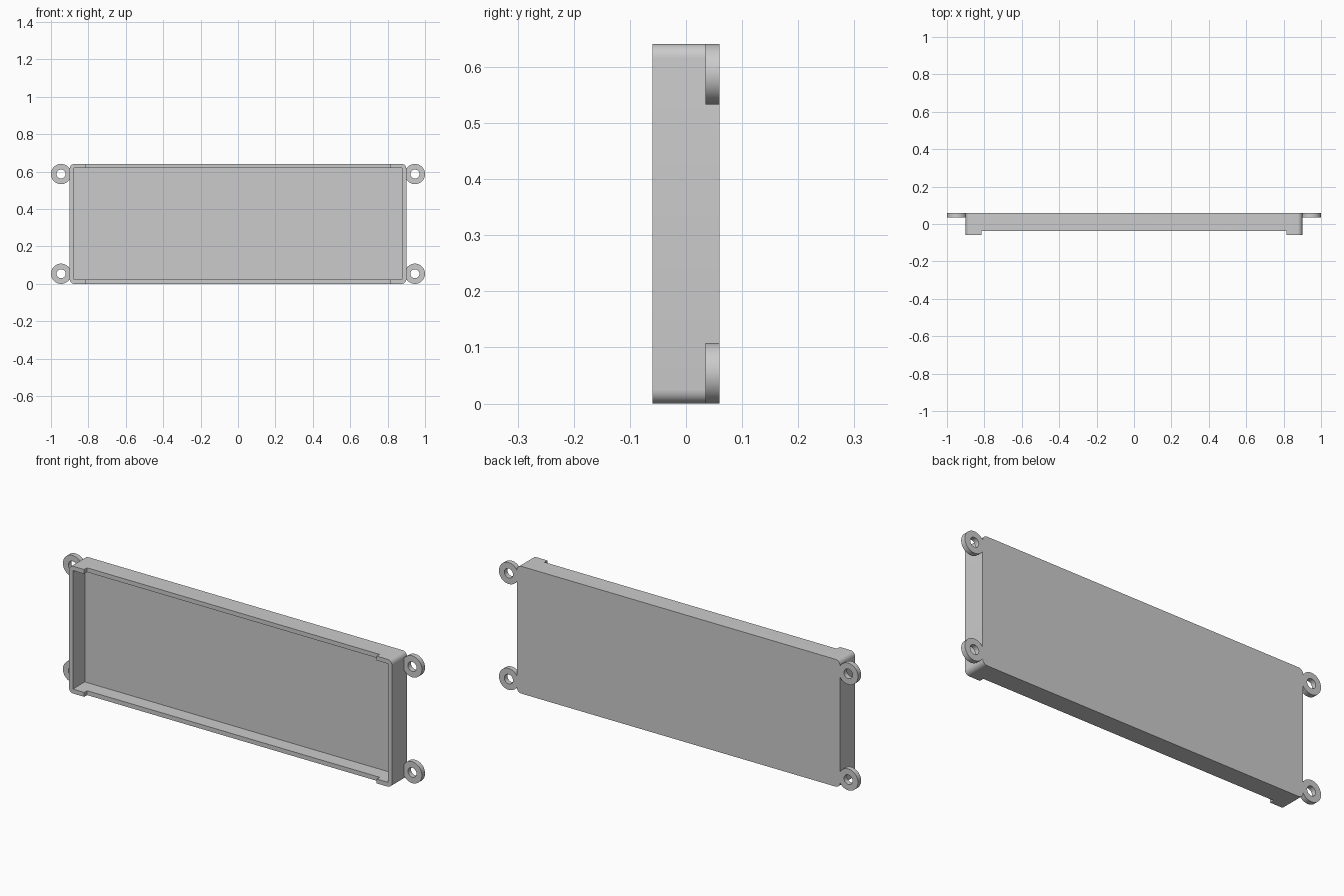
import bpy, bmesh
from math import sin, cos, pi, radians

if "Cube" in bpy.data.objects:
    bpy.data.objects.remove(bpy.data.objects["Cube"])

HALF_W, HEIGHT, HALF_D = 0.90, 0.641, 0.06
WALL, RADIUS = 0.022, 0.025
FLOOR_Y, RIM_Y, NOTCH_X = 0.035, -0.037, 0.815


def make_object(name, bm):
    bmesh.ops.recalc_face_normals(bm, faces=bm.faces)
    mesh = bpy.data.meshes.new(name)
    bm.to_mesh(mesh)
    bm.free()
    obj = bpy.data.objects.new(name, mesh)
    bpy.context.collection.objects.link(obj)
    return obj


def prism(name, outline, y0, y1):
    """Extrude an (x, z) outline along y."""
    bm = bmesh.new()
    face = bm.faces.new([bm.verts.new((x, y0, z)) for x, z in outline])
    out = bmesh.ops.extrude_face_region(bm, geom=[face])
    moved = [v for v in out["geom"] if isinstance(v, bmesh.types.BMVert)]
    bmesh.ops.translate(bm, verts=moved, vec=(0, y1 - y0, 0))
    return make_object(name, bm)


def rectangle(x, z0, z1):
    return [(-x, z0), (x, z0), (x, z1), (-x, z1)]


def rounded_rectangle(x, z0, z1, r, steps=8):
    corners = [(x - r, z0 + r, -pi / 2), (x - r, z1 - r, 0),
               (-x + r, z1 - r, pi / 2), (-x + r, z0 + r, pi)]
    return [(cx + r * cos(a + pi / 2 * i / steps), cz + r * sin(a + pi / 2 * i / steps))
            for cx, cz, a in corners for i in range(steps + 1)]


def ring(name, cx, cz, r_out, r_in, y0, y1, sides=48):
    """Flat eyelet with a through hole along y."""
    bm = bmesh.new()
    section = [(r_out, y0), (r_out, y1), (r_in, y1), (r_in, y0)]
    loops = [[bm.verts.new((cx + r * cos(2 * pi * i / sides), y, cz + r * sin(2 * pi * i / sides)))
              for r, y in section] for i in range(sides)]
    for i in range(sides):
        a, b = loops[i], loops[(i + 1) % sides]
        for j in range(4):
            k = (j + 1) % 4
            bm.faces.new((a[j], a[k], b[k], b[j]))
    return make_object(name, bm)


# Shallow tray with rounded outer corners
tray = prism("tray", rounded_rectangle(HALF_W, 0, HEIGHT, RADIUS), -HALF_D, HALF_D)

# Cutters: square-cornered cavity, and lowered rims on the long walls
cutters = [
    prism("cavity_cutter", rectangle(HALF_W - WALL, WALL, HEIGHT - WALL), -0.1, FLOOR_Y),
    prism("rim_cutter", rectangle(NOTCH_X, -0.1, HEIGHT + 0.1), -0.12, RIM_Y),
]
for cutter in cutters:
    cutter.hide_render = True
    mod = tray.modifiers.new(cutter.name, "BOOLEAN")
    mod.operation, mod.solver, mod.object = "DIFFERENCE", "EXACT", cutter
    bpy.context.view_layer.objects.active = tray
    bpy.ops.object.modifier_apply(modifier=mod.name)
for cutter in cutters:
    bpy.data.objects.remove(cutter)

# Four mounting eyelets, flush with the back
parts = [tray]
for side, x in (("left", -0.946), ("right", 0.946)):
    for level, z in (("lower", 0.054), ("upper", HEIGHT - 0.054)):
        parts.append(ring(f"{level}_{side}_eyelet", x, z, 0.054, 0.024, FLOOR_Y, HALF_D))

# Smooth curves, sharp edges
bpy.ops.object.select_all(action="DESELECT")
for part in parts:
    part.select_set(True)
bpy.context.view_layer.objects.active = tray
bpy.ops.object.shade_smooth_by_angle(angle=radians(30))
